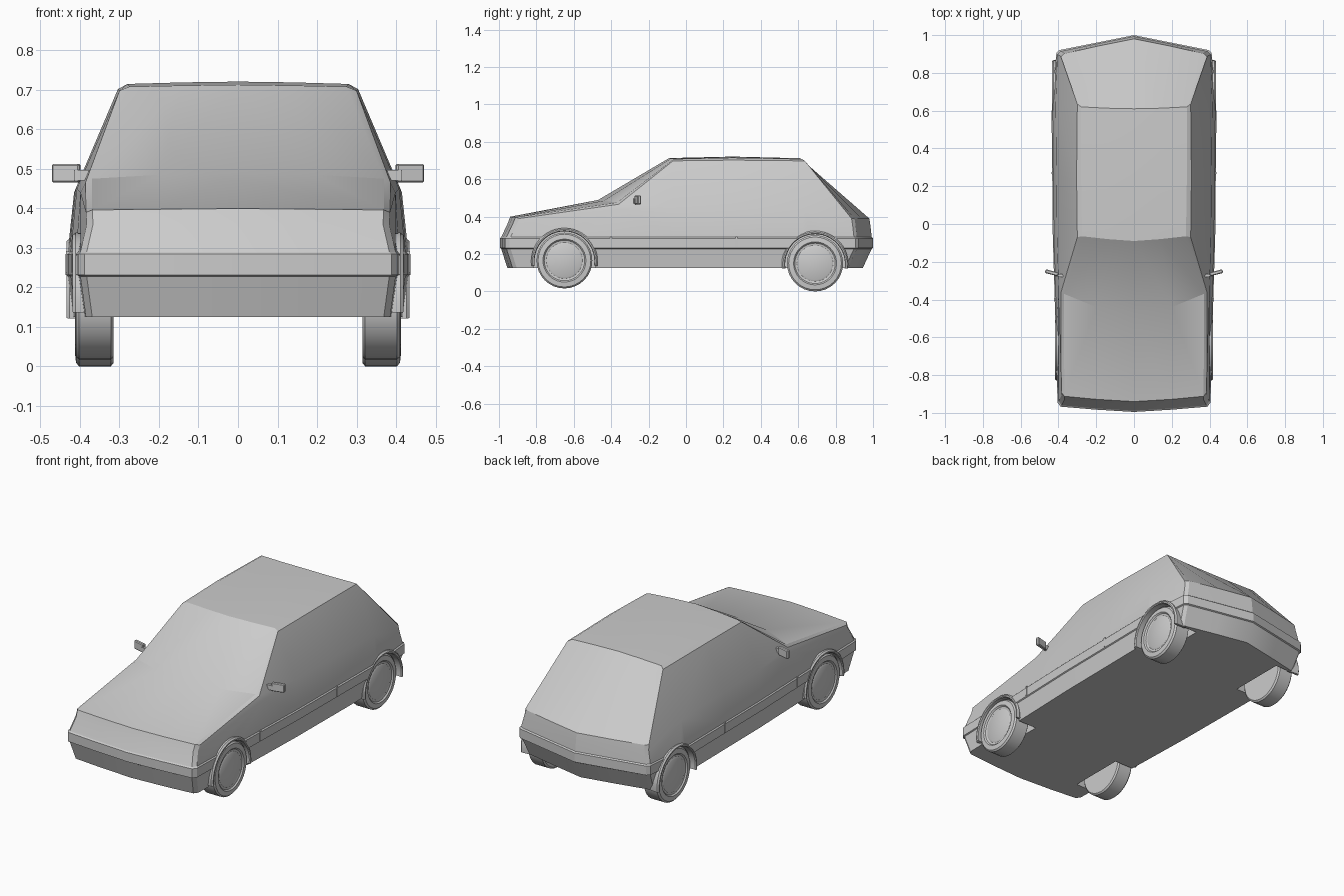
import bpy, bmesh, math
from mathutils import Matrix, Vector

if "Cube" in bpy.data.objects:
    bpy.data.objects.remove(bpy.data.objects["Cube"])

def finish(name, bm, angle=22):
    bmesh.ops.recalc_face_normals(bm, faces=bm.faces)
    me = bpy.data.meshes.new(name)
    bm.to_mesh(me)
    bm.free()
    ob = bpy.data.objects.new(name, me)
    bpy.context.collection.objects.link(ob)
    smooth(ob, angle)
    return ob

def smooth(ob, angle):
    bpy.ops.object.select_all(action='DESELECT')
    ob.select_set(True)
    bpy.context.view_layer.objects.active = ob
    bpy.ops.object.shade_smooth_by_angle(angle=math.radians(angle))

def lathe(bm, profile, y, z, side, a0=0.0, a1=2 * math.pi, n=32, closed=False):
    """Sweep an (x, radius) profile about the x-parallel axis through y, z."""
    full = a1 - a0 > 6.28
    rings = []
    for i in range(n if full else n + 1):
        a = a0 + (a1 - a0) * i / n
        rings.append([bm.verts.new((side * x, y + r * math.cos(a), z + r * math.sin(a)))
                      for x, r in profile])
    m = len(profile)
    for i in range(n):
        p, q = rings[i], rings[(i + 1) % len(rings)]
        for j in range(m if closed else m - 1):
            k = (j + 1) % m
            bm.faces.new((p[j], p[k], q[k], q[j]))
    if full and not closed:
        bm.faces.new([r[0] for r in rings])
        bm.faces.new([r[-1] for r in rings])
    elif not full:
        bm.faces.new(rings[0])
        bm.faces.new(rings[-1])

def box(bm, size, loc, rot=0.0):
    m = Matrix.Translation(loc) @ Matrix.Rotation(rot, 4, 'Z') @ Matrix.Diagonal((*size, 1))
    bmesh.ops.create_cube(bm, size=1, matrix=m)

# ---- Body shell: stations are nose, cowl, roof front, roof middle, roof rear, tail
ys = [-.36, -.07, .25, .63]
shoulder = [(.385, -.890, .390), (.386, -.36, .466), (.300, -.07, .698),
            (.304, .25, .702), (.300, .635, .698), (.387, .885, .390)]
width = [.405, .421, .430, .433, .437, .411]
belt_z = [.36, .44, .45, .45, .44, .36]
sides = [shoulder]
yy = [-.905] + ys + [.89]
sides.append([(w - .022, y, z) for w, y, z in zip(width, yy, belt_z)])
# height, inset, front y, rear y: bumper band between two small steps, then the sill
for z, inset, yf, yr in [(.290, .006, -.938, .898), (.284, 0, -.945, .905),
                         (.232, 0, -.945, .905), (.228, .006, -.938, .898),
                         (.125, .020, -.905, .850)]:
    sides.append([(w - inset, y, z) for w, y in zip(width, [yf] + ys + [yr])])

def across(p, front):
    """End points from the corner to the pointed centre."""
    x, y, z = p
    d = (-.022, -.038, -.050) if front else (.016, .055, .095)
    zt = .006 if (z > .38 and front) else 0
    return [p, (x - .016, y + d[0], z + zt), (.2, y + d[1], z + zt * 1.3), (0, y + d[2], z + zt * 1.6)]

front = [across(row[0], True) for row in sides]
rear = [across(row[-1], False) for row in sides]
edge = [(.370, -.37, .475), (.275, -.065, .708), (.280, .25, .715), (.280, .62, .708)]
mid = [(.200, -.44, .485), (.140, -.08, .711), (.140, .25, .719), (.140, .613, .710)]
centre = [(0, -.47, .489), (0, -.09, .713), (0, .25, .721), (0, .61, .712)]
top = [shoulder] + [[front[0][i]] + line + [rear[0][i]]
                    for i, line in enumerate((edge, mid, centre), 1)]
bm = bmesh.new()
for s in (1, -1):
    def V(p):
        return bm.verts.new((p[0] * s, p[1], p[2]))
    for patch in (sides, top, front, rear):
        g = [[V(p) for p in row] for row in patch]
        for a, b in zip(g, g[1:]):
            for i in range(len(a) - 1):
                bm.faces.new((a[i], a[i + 1], b[i + 1], b[i]))
    bm.faces.new([V(p) for p in front[-1][:0:-1] + sides[-1] + rear[-1][1:]])
bmesh.ops.remove_doubles(bm, verts=bm.verts, dist=1e-4)
body = finish("car_body", bm)

# ---- Wheel wells cut out of the shell
WHEELS = [("front", -.65, .165, .149), ("rear", .69, .150, .150)]
bm = bmesh.new()
for _, y, z, r in WHEELS:
    for s in (1, -1):
        lathe(bm, [(.28, .166), (.6, .166)], y, z - .004, s)
cutter = finish("wheel_well_cutter", bm)
cutter.hide_render = True
mod = body.modifiers.new("wells", 'BOOLEAN')
mod.operation = 'DIFFERENCE'
mod.solver = 'EXACT'
mod.object = cutter
bpy.context.view_layer.objects.active = body
bpy.ops.object.modifier_apply(modifier=mod.name)
bpy.data.objects.remove(cutter)
smooth(body, 22)

# ---- Wheels with stepped hub discs, and arch lips
tyre = [(.315, .141), (.322, 1), (.402, 1), (.410, .141), (.413, .115),
        (.406, .108), (.404, .096), (.408, .088)]
for name, y, z, r in WHEELS:
    for s, side in ((1, "right"), (-1, "left")):
        bm = bmesh.new()
        lathe(bm, [(x, r if q == 1 else q) for x, q in tyre], y, z, s)
        finish(f"{name}_{side}_wheel", bm, 30)
        bm = bmesh.new()
        o = .419 if name == "front" else .434
        lathe(bm, [(.36, .160), (o - .005, .160), (o, .164), (o, .171), (o - .008, .178), (.36, .172)],
              y, z - .004, s, math.radians(-8), math.radians(188), 24, True)
        finish(f"{name}_{side}_arch_lip", bm, 30)

# ---- Door mirrors and the small door seam marks
for s, side in ((1, "right"), (-1, "left")):
    bm = bmesh.new()
    box(bm, (.072, .020, .048), (s * .435, -.258, .489), s * .25)
    bmesh.ops.bevel(bm, geom=bm.edges[:], offset=.004, segments=1, affect='EDGES')
    box(bm, (.05, .016, .026), (s * .390, -.272, .484), s * .1)
    finish(f"{side}_door_mirror", bm, 30)
    for name, y, x in (("front", -.40, .4195), ("rear", .27, .433)):
        bm = bmesh.new()
        box(bm, (.008, .010, .055), (s * (x - .001), y, .265))
        finish(f"{side}_{name}_door_seam", bm)
